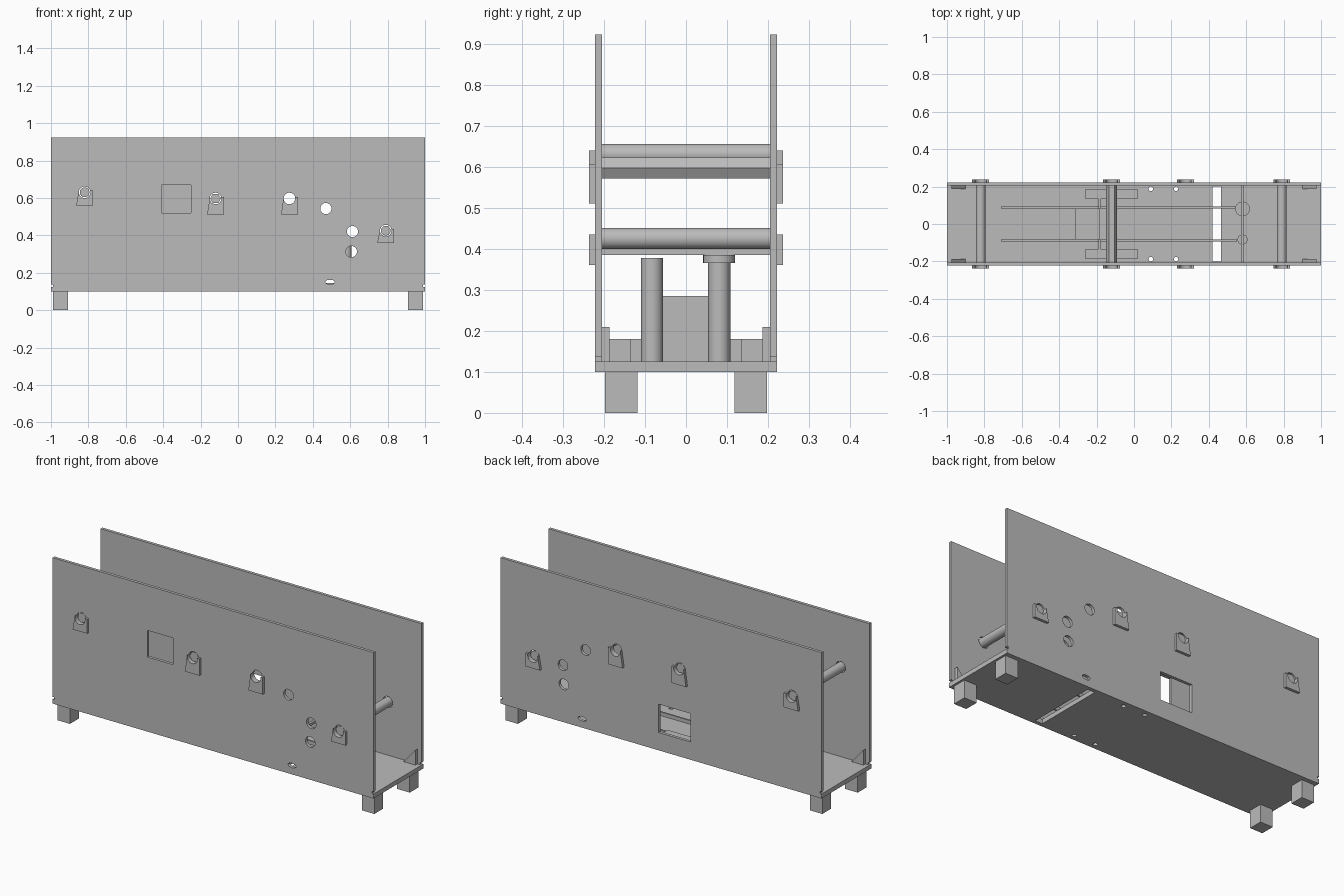
import bpy
import math
from mathutils import Vector

cube = bpy.data.objects.get("Cube")
if cube:
    bpy.data.objects.remove(cube, do_unlink=True)

grey = bpy.data.materials.new("plain grey")
grey.use_nodes = True
COLOUR = (0.5, 0.5, 0.5, 1)
grey.diffuse_color = COLOUR
grey.node_tree.nodes["Principled BSDF"].inputs["Base Color"].default_value = COLOUR


def mesh_object(name, verts, faces):
    me = bpy.data.meshes.new(name)
    me.from_pydata(verts, [], faces)
    me.materials.append(grey)
    ob = bpy.data.objects.new(name, me)
    bpy.context.collection.objects.link(ob)
    return ob


def prism(name, profile, axis, a, b):
    """Extrude a closed 2D profile along axis; y profiles are (x, z), z profiles are (x, y)."""
    def place(p, t):
        return (p[0], t, p[1]) if axis == "y" else (p[0], p[1], t)
    n = len(profile)
    verts = [place(p, t) for t in (a, b) for p in profile]
    faces = [(i, (i + 1) % n, (i + 1) % n + n, i + n) for i in range(n)]
    faces += [tuple(reversed(range(n))), tuple(range(n, 2 * n))]
    if axis == "y":
        faces = [tuple(reversed(f)) for f in faces]
    return mesh_object(name, verts, faces)


def rect(x0, x1, v0, v1):
    return [(x0, v0), (x1, v0), (x1, v1), (x0, v1)]


def box(name, x0, x1, y0, y1, z0, z1):
    return prism(name, rect(x0, x1, y0, y1), "z", z0, z1)


def circle(x, v, r, sides=32, squash=1):
    return [(x + r * math.cos(i * math.tau / sides),
             v + squash * r * math.sin(i * math.tau / sides)) for i in range(sides)]


def smooth(ob):
    bpy.ops.object.select_all(action="DESELECT")
    ob.select_set(True)
    bpy.context.view_layer.objects.active = ob
    bpy.ops.object.shade_smooth_by_angle(angle=math.radians(30))


def cut(ob, profiles, axis, a, b):
    """Cut prismatic openings, then discard the cutters."""
    for profile in profiles:
        cutter = prism("cutter", profile, axis, a, b)
        cutter.hide_render = True
        mod = ob.modifiers.new("opening", "BOOLEAN")
        mod.operation = "DIFFERENCE"
        mod.solver = "EXACT"
        mod.object = cutter
        bpy.ops.object.select_all(action="DESELECT")
        ob.select_set(True)
        bpy.context.view_layer.objects.active = ob
        bpy.ops.object.modifier_apply(modifier=mod.name)
        bpy.data.objects.remove(cutter, do_unlink=True)


INNER, OUTER, FLOOR = 0.205, 0.222, 0.125
# Holder positions: x, shaft height, holder bottom, holder top
HOLDERS = [(-0.82, 0.63, 0.56, 0.64), (-0.12, 0.597, 0.51, 0.605),
           (0.275, 0.597, 0.51, 0.605), (0.79, 0.425, 0.36, 0.435)]

# Base with cross slot and screw holes
base = box("base", -1, 1, -OUTER, OUTER, 0.1, FLOOR)
cut(base, [rect(0.42, 0.465, -0.2, 0.2)]
    + [circle(x, s * 0.188, 0.012, 16) for x in (0.09, 0.225) for s in (-1, 1)],
    "z", 0.05, 0.2)

# Side panels with notched lower corners and openings
outline = [(-0.99, FLOOR), (0.99, FLOOR), (0.99, 0.138), (1, 0.138),
           (1, 0.922), (-1, 0.922), (-1, 0.138), (-0.99, 0.138)]
shared = [circle(x, z, 0.031) for x, z, _, _ in HOLDERS]
shared += [circle(0.47, 0.543, 0.03), circle(0.612, 0.42, 0.03), circle(0.606, 0.313, 0.03)]
shared.append(circle(0.492, 0.15, 0.025, 24, 0.5))
windows = {-1: rect(-0.41, -0.25, 0.52, 0.67), 1: rect(-0.185, 0.015, 0.2, 0.36)}

for s, label in ((-1, "front"), (1, "back")):
    ya, yb = sorted((s * INNER, s * OUTER))
    panel = prism(label + "_panel", outline, "y", ya, yb)
    cut(panel, shared + [windows[s]], "y", ya - 0.05, yb + 0.05)
    smooth(panel)

    # Open-topped shaft holders on the outside
    ya, yb = sorted((s * OUTER, s * 0.237))
    for i, (x, z, z0, z1) in enumerate(HOLDERS):
        arc = [(x + 0.031 * math.cos(t), z + 0.031 * math.sin(t))
               for t in [math.pi + k * math.pi / 12 for k in range(13)]]
        shape = [(x - 0.045, z0), (x + 0.045, z0), (x + 0.045, z1), (x + 0.031, z1)]
        shape += list(reversed(arc)) + [(x - 0.031, z1)]
        smooth(prism(f"{label}_holder_{i + 1}", shape, "y", ya, yb))

    # Feet and triangular corner gussets
    for e, end in ((-1, "right"), (1, "left")):
        x0, x1 = sorted((e * 0.91, e * 0.988))
        y0, y1 = sorted((s * 0.118, s * 0.197))
        box(f"{label}_{end}_foot", x0, x1, y0, y1, 0, 0.1)
        tri = [(e * 0.9, FLOOR), (e * 0.975, FLOOR), (e * 0.975, 0.21)]
        if e < 0:
            tri.reverse()
        y0, y1 = sorted((s * 0.187, s * INNER))
        prism(f"{label}_{end}_gusset", tri, "y", y0, y1)

    # Long floor rail, side block and its web
    y0, y1 = sorted((s * 0.084, s * 0.094))
    box(label + "_floor_rail", -0.71, 0.55, y0, y1, FLOOR, 0.145)
    y0, y1 = sorted((s * 0.134, s * 0.187))
    box(label + "_side_block", -0.26, 0.02, y0, y1, FLOOR, 0.18)
    y0, y1 = sorted((s * 0.084, s * 0.134))
    box(label + "_block_web", -0.19, -0.18, y0, y1, FLOOR, 0.18)

# Cross shafts: two round, one hexagonal
for name, (x, z, _, _), sides, r in (("right_round_shaft", HOLDERS[0], 32, 0.026),
                                     ("hexagonal_shaft", HOLDERS[1], 6, 0.029),
                                     ("left_round_shaft", HOLDERS[3], 32, 0.026)):
    shaft = prism(name, circle(x, z, r, sides), "y", -0.218, 0.218)
    if sides > 6:
        smooth(shaft)

# Central block and thin crossbar
box("central_block", -0.315, -0.185, -0.084, 0.084, FLOOR, 0.285)
box("crossbar", 0.572, 0.586, -INNER, INNER, 0.385, 0.4)

# Upright posts, one with a wider cap
smooth(prism("front_post", circle(0.58, -0.083, 0.027), "z", FLOOR, 0.378))
smooth(prism("back_post", circle(0.58, 0.081, 0.027), "z", FLOOR, 0.365))
smooth(prism("back_post_cap", circle(0.58, 0.081, 0.039), "z", 0.365, 0.385))
